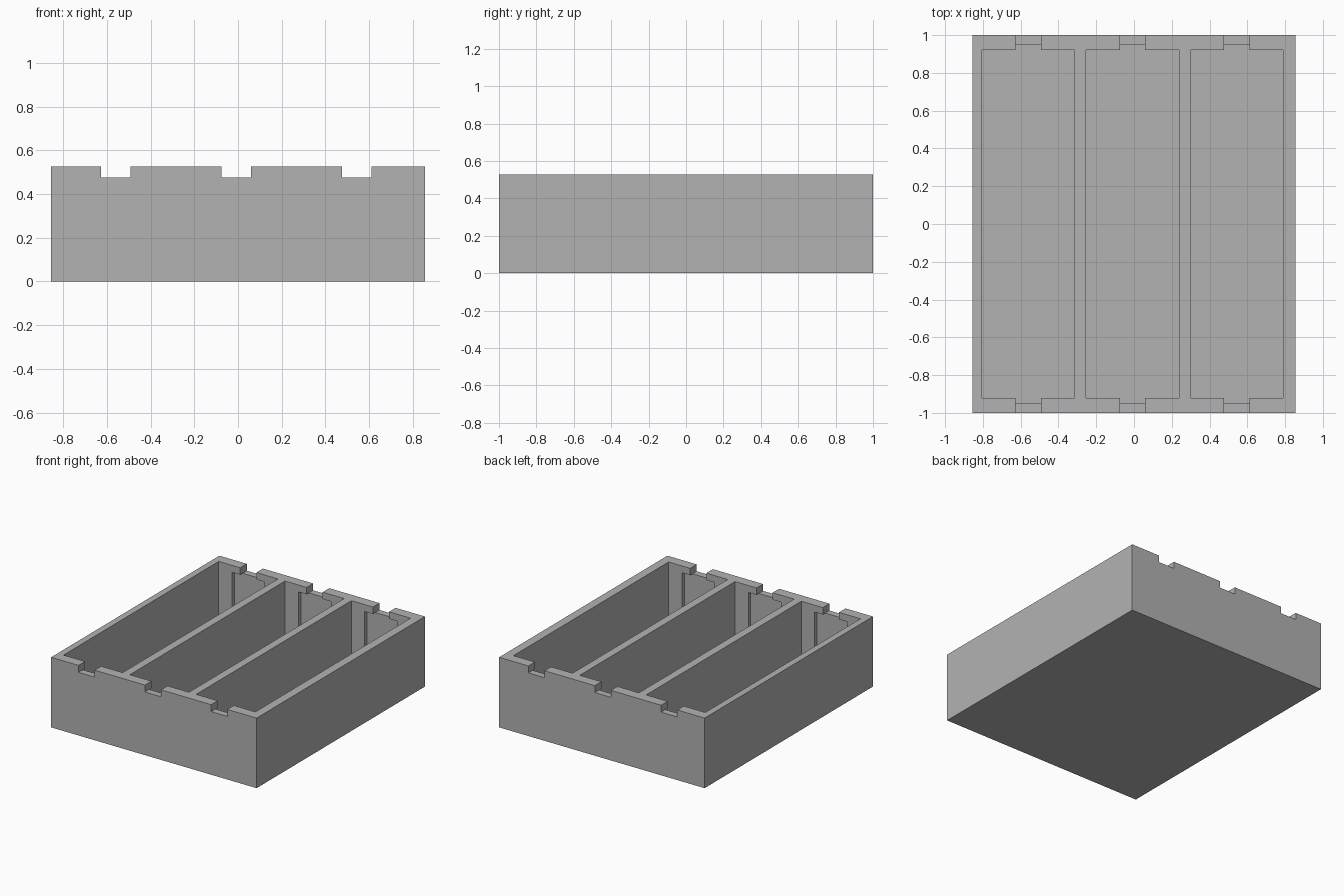
import bpy
from mathutils import Matrix, Vector

cube = bpy.data.objects.get("Cube")
if cube:
    bpy.data.objects.remove(cube, do_unlink=True)

# Overall dimensions
WIDTH, LENGTH, HEIGHT = 1.71, 2.0, 0.527
FLOOR = 0.05
LEDGE = 0.475                     # height of the notch floors
BAY_CENTRES = [-0.56, -0.008, 0.544]

grey = bpy.data.materials.new("plain grey")
grey.use_nodes = True
colour = (0.448, 0.448, 0.448, 1)
grey.diffuse_color = colour
grey.node_tree.nodes["Principled BSDF"].inputs["Base Color"].default_value = colour


def box(name, x, width, length, z0, z1):
    """Box centred on y = 0, with its size stored in the mesh."""
    bpy.ops.mesh.primitive_cube_add(size=1)
    obj = bpy.context.object
    obj.name = name
    size = Matrix.Diagonal((width, length, z1 - z0, 1))
    obj.data.transform(Matrix.Translation(Vector((x, 0, (z0 + z1) / 2))) @ size)
    obj.data.materials.append(grey)
    return obj


def cut(target, cutter):
    """Subtract the cutter from the target and discard it."""
    mod = target.modifiers.new("cut", "BOOLEAN")
    mod.operation = "DIFFERENCE"
    mod.solver = "EXACT"
    mod.object = cutter
    cutter.hide_render = True
    bpy.context.view_layer.objects.active = target
    bpy.ops.object.modifier_apply(modifier=mod.name)
    bpy.data.objects.remove(cutter, do_unlink=True)


# Solid tray block
tray = box("divided_tray", 0, WIDTH, LENGTH, 0, HEIGHT)

for x in BAY_CENTRES:
    # Deep compartment
    cut(tray, box("compartment", x, 0.492, 1.844, FLOOR, HEIGHT + 0.1))
    # Wide shallow recess inside both end walls, below the ledge
    cut(tray, box("end_recess", x, 0.27, 1.9, FLOOR, LEDGE))
    # Narrow notch through the top of both end walls
    cut(tray, box("rim_notch", x, 0.134, LENGTH + 0.2, LEDGE, HEIGHT + 0.1))
